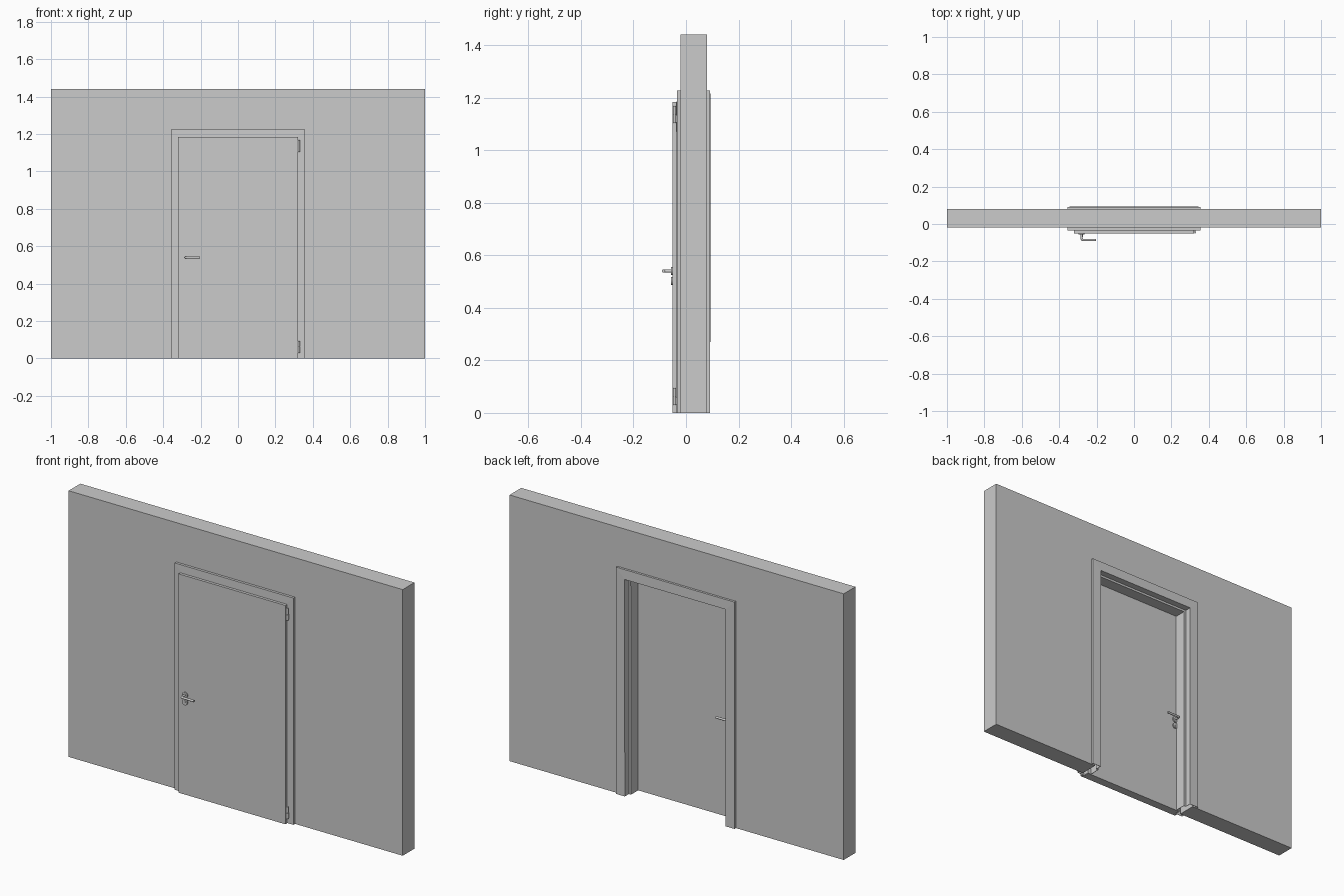
import bpy, bmesh, math
from mathutils import Vector

if "Cube" in bpy.data.objects:
    bpy.data.objects.remove(bpy.data.objects["Cube"])


def mesh_object(name, verts, faces):
    me = bpy.data.meshes.new(name)
    me.from_pydata(verts, [], faces)
    bm = bmesh.new()
    bm.from_mesh(me)
    bmesh.ops.recalc_face_normals(bm, faces=bm.faces)
    bm.to_mesh(me)
    bm.free()
    ob = bpy.data.objects.new(name, me)
    bpy.context.collection.objects.link(ob)
    return ob


def prism(name, pts, y0, y1):
    """Extrude an x-z outline along y."""
    n = len(pts)
    verts = [(x, y, z) for y in (y0, y1) for x, z in pts]
    faces = [tuple(range(n)), tuple(range(n, 2 * n))]
    faces += [(i, (i + 1) % n, n + (i + 1) % n, n + i) for i in range(n)]
    return mesh_object(name, verts, faces)


def box(name, x0, x1, y0, y1, z0, z1):
    return prism(name, [(x0, z0), (x1, z0), (x1, z1), (x0, z1)], y0, y1)


def smooth(ob):
    bpy.ops.object.select_all(action='DESELECT')
    ob.select_set(True)
    bpy.context.view_layer.objects.active = ob
    bpy.ops.object.shade_smooth_by_angle(angle=math.radians(40))


def cylinder(name, r, a, b, sides=32):
    a, b = Vector(a), Vector(b)
    bpy.ops.mesh.primitive_cylinder_add(vertices=sides, radius=r, depth=(b - a).length,
                                        location=(a + b) / 2)
    ob = bpy.context.object
    ob.name = name
    ob.rotation_euler = (b - a).to_track_quat('Z', 'Y').to_euler()
    smooth(ob)
    return ob


def tube(name, pts, r):
    cu = bpy.data.curves.new(name, 'CURVE')
    cu.dimensions = '3D'
    cu.bevel_depth = r
    cu.bevel_resolution = 4
    cu.use_fill_caps = True
    sp = cu.splines.new('POLY')
    sp.points.add(len(pts) - 1)
    for p, co in zip(sp.points, pts):
        p.co = (*co, 1)
    ob = bpy.data.objects.new(name, cu)
    bpy.context.collection.objects.link(ob)
    bpy.ops.object.select_all(action='DESELECT')
    ob.select_set(True)
    bpy.context.view_layer.objects.active = ob
    bpy.ops.object.convert(target='MESH')
    smooth(bpy.context.object)


HEAD = 0.872  # head height minus half width, keeps the frame corners mitred

# Wall with door opening
w = 0.33
prism("wall", [(-1, 0), (-w, 0), (-w, w + HEAD), (w, w + HEAD), (w, 0),
               (1, 0), (1, 1.44), (-1, 1.44)], -0.02, 0.08)

# Folded sheet frame: (half width, y) profile swept around the opening
profile = [(0.354, -0.02), (0.354, -0.033), (0.310, -0.033), (0.310, -0.002),
           (0.290, -0.002), (0.290, 0.057), (0.303, 0.057), (0.303, 0.091),
           (0.354, 0.091), (0.354, 0.08)]
verts = []
for h, y in profile:
    verts += [(-h, y, 0), (-h, y, h + HEAD), (h, y, h + HEAD), (h, y, 0)]
faces = [(4 * i + j, 4 * i + j + 1, 4 * i + j + 5, 4 * i + j + 4)
         for i in range(len(profile) - 1) for j in range(3)]
frame = mesh_object("door_frame", verts, faces)
mod = frame.modifiers.new("sheet_thickness", 'SOLIDIFY')
mod.thickness = 0.002
mod.offset = 0
mod.use_even_offset = True

# Rebated door leaf: stepped block with overlapping lip
box("door_leaf_core", -0.306, 0.306, -0.036, -0.004, 0, 1.174)
box("door_leaf_lip", -0.32, 0.32, -0.051, -0.036, 0, 1.184)

# Hinges: two barrels, a thin joint and a mounting plate
for name, z in (("lower", 0.062), ("upper", 1.136)):
    cylinder(name + "_hinge_pin", 0.004, (0.326, -0.044, z - 0.03), (0.326, -0.044, z + 0.03), 20)
    cylinder(name + "_hinge_bottom", 0.006, (0.326, -0.044, z - 0.032), (0.326, -0.044, z - 0.001), 20)
    cylinder(name + "_hinge_top", 0.006, (0.326, -0.044, z + 0.001), (0.326, -0.044, z + 0.032), 20)
    box(name + "_hinge_plate", 0.323, 0.329, -0.044, -0.033, z - 0.03, z - 0.002)

# Handle sets on both faces (s = outward direction)
hx, hz, kz = -0.28, 0.54, 0.502
for side, face, s in (("front", -0.051, -1), ("back", -0.004, 1)):
    out = face + 0.006 * s
    cylinder(side + "_handle_rose", 0.016, (hx, face, hz), (hx, out, hz))
    cylinder(side + "_key_rose", 0.016, (hx, face, kz), (hx, out, kz))
    cylinder(side + "_lock_barrel", 0.005, (hx, out, kz + 0.004), (hx, out + 0.001 * s, kz + 0.004), 20)
    box(side + "_lock_slot", hx - 0.003, hx + 0.003, *sorted((out, out + 0.001 * s)), kz - 0.011, kz + 0.004)
    end, r = face + 0.035 * s, 0.009
    bend = [(hx + r - r * math.cos(a), end - s * r + s * r * math.sin(a), hz)
            for a in (math.pi / 2 * k / 6 for k in range(7))]
    tube(side + "_lever", [(hx, face, hz)] + bend + [(-0.202, end, hz)], 0.006)
